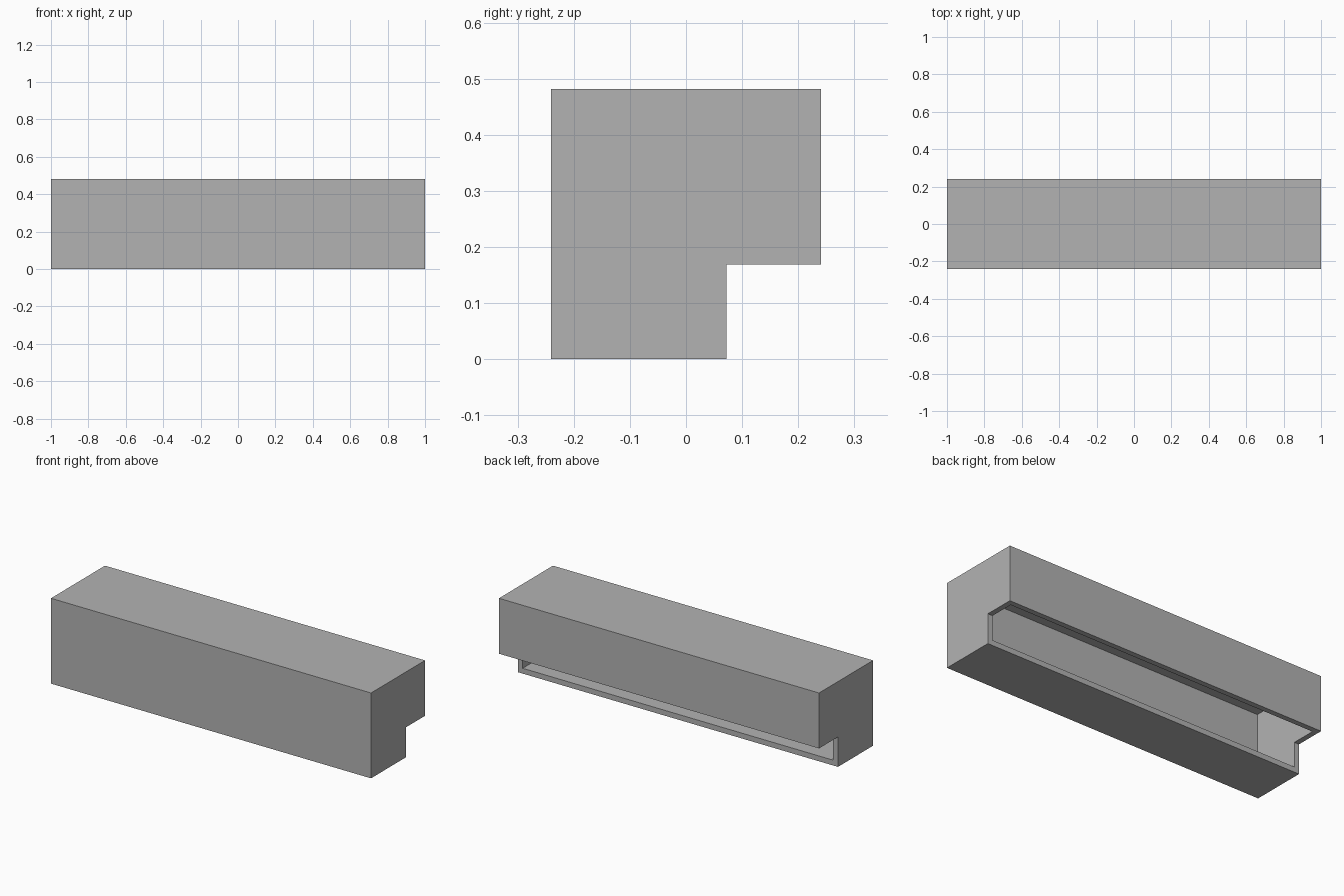
import bpy
import bmesh

cube = bpy.data.objects.get("Cube")
if cube:
    bpy.data.objects.remove(cube, do_unlink=True)

HALF_LENGTH = 1.0
HALF_DEPTH = 0.241
HEIGHT = 0.482
STEP_Y, STEP_Z = 0.072, 0.169   # inner corner of the rear notch
WALL = 0.03

grey = bpy.data.materials.new("plain grey")
grey.use_nodes = True
colour = (0.45, 0.45, 0.45, 1)
grey.diffuse_color = colour
grey.node_tree.nodes["Principled BSDF"].inputs["Base Color"].default_value = colour


def prism(name, profile, half_length):
    """Extrude a (y, z) profile along x, centred on x = 0."""
    bm = bmesh.new()
    face = bm.faces.new([bm.verts.new((-half_length, y, z)) for y, z in profile])
    extruded = bmesh.ops.extrude_face_region(bm, geom=[face])["geom"]
    verts = [g for g in extruded if isinstance(g, bmesh.types.BMVert)]
    bmesh.ops.translate(bm, verts=verts, vec=(2 * half_length, 0, 0))
    bmesh.ops.recalc_face_normals(bm, faces=bm.faces)
    mesh = bpy.data.meshes.new(name)
    bm.to_mesh(mesh)
    bm.free()
    mesh.materials.append(grey)
    obj = bpy.data.objects.new(name, mesh)
    bpy.context.collection.objects.link(obj)
    return obj


# Outer casing with the stepped rear
casing = prism("casing", [
    (-HALF_DEPTH, 0), (STEP_Y, 0), (STEP_Y, STEP_Z),
    (HALF_DEPTH, STEP_Z), (HALF_DEPTH, HEIGHT), (-HALF_DEPTH, HEIGHT),
], HALF_LENGTH)

# Hollow interior, which opens through both faces of the notch
inner_y = HALF_DEPTH - WALL
cavity = prism("cavity_cutter", [
    (-inner_y, WALL), (inner_y, WALL),
    (inner_y, HEIGHT - WALL), (-inner_y, HEIGHT - WALL),
], HALF_LENGTH - WALL)

hollow = casing.modifiers.new("hollow", 'BOOLEAN')
hollow.operation = 'DIFFERENCE'
hollow.solver = 'EXACT'
hollow.object = cavity
bpy.context.view_layer.objects.active = casing
casing.select_set(True)
bpy.ops.object.modifier_apply(modifier=hollow.name)
bpy.data.objects.remove(cavity, do_unlink=True)
